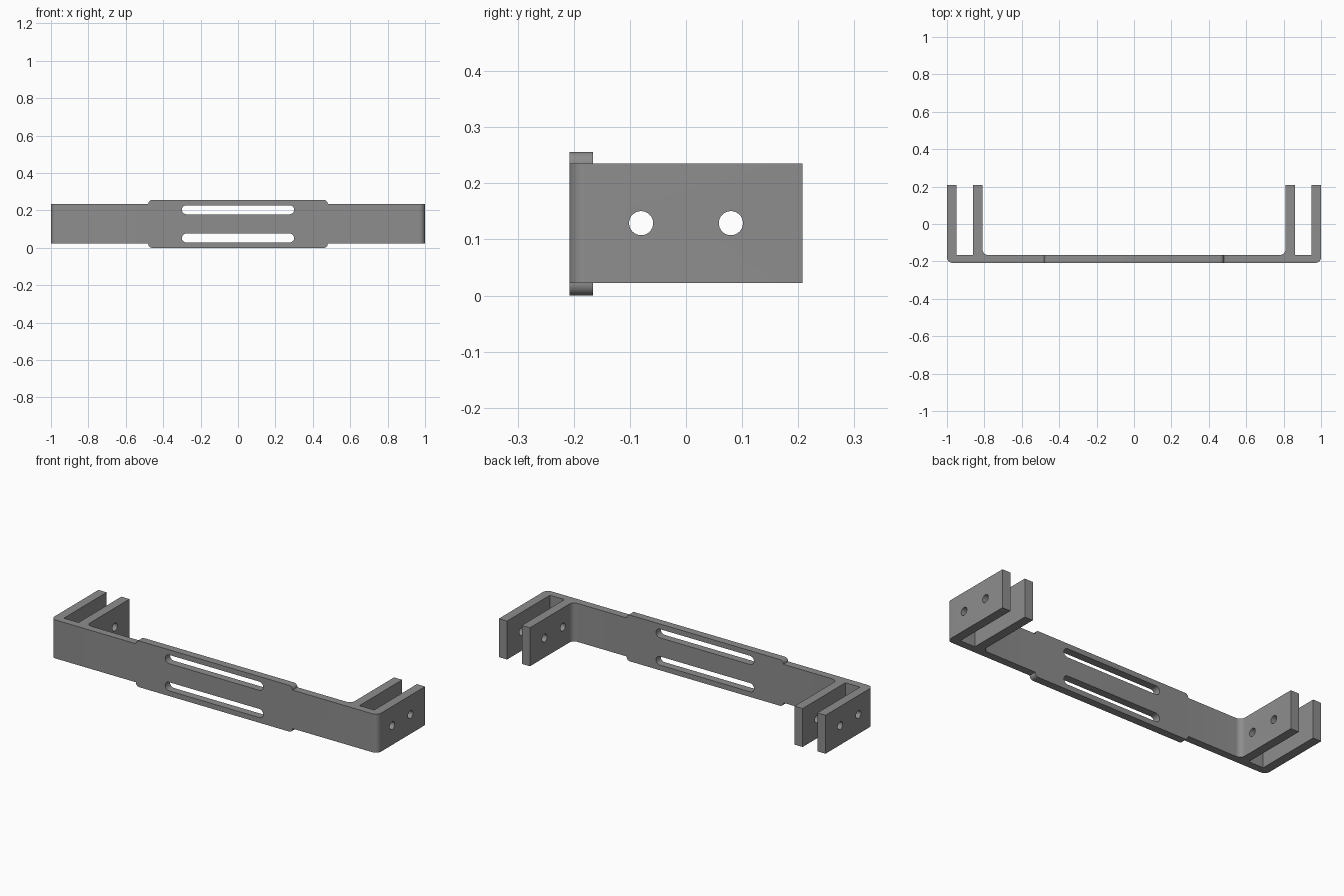
import bpy, bmesh, math
from mathutils import Vector

if "Cube" in bpy.data.objects:
    bpy.data.objects.remove(bpy.data.objects["Cube"])

steel = bpy.data.materials.new("grey steel")
steel.diffuse_color = (0.27, 0.27, 0.27, 1)
steel.use_nodes = True
steel.node_tree.nodes["Principled BSDF"].inputs["Base Color"].default_value = steel.diffuse_color


def rounded(corners, steps=8):
    """Turn (u, v, radius) right-angle corners into a filleted outline."""
    out = []
    n = len(corners)
    for i, (u, v, r) in enumerate(corners):
        p = Vector((u, v))
        if r == 0:
            out.append(p)
            continue
        a = (Vector(corners[i - 1][:2]) - p).normalized()
        b = (Vector(corners[(i + 1) % n][:2]) - p).normalized()
        centre = p + (a + b) * r
        for k in range(steps + 1):
            t = math.pi / 2 * k / steps
            out.append(centre - b * r * math.cos(t) - a * r * math.sin(t))
    # drop points where two fillets meet
    return [p for i, p in enumerate(out) if (p - out[i - 1]).length > 1e-5]


def prism(name, outline, axis, lo, hi):
    """Closed solid from an outline, between lo and hi along an axis."""
    place = {"X": lambda p, d: (d, p.x, p.y),
             "Y": lambda p, d: (p.x, d, p.y),
             "Z": lambda p, d: (p.x, p.y, d)}[axis]
    bm = bmesh.new()
    near = [bm.verts.new(place(p, lo)) for p in outline]
    far = [bm.verts.new(place(p, hi)) for p in outline]
    bm.faces.new(near[::-1])
    bm.faces.new(far)
    for i in range(len(outline)):
        bm.faces.new((near[i - 1], near[i], far[i], far[i - 1]))
    if bm.calc_volume(signed=True) < 0:
        bmesh.ops.reverse_faces(bm, faces=bm.faces[:])
    mesh = bpy.data.meshes.new(name)
    bm.to_mesh(mesh)
    bm.free()
    mesh.materials.append(steel)
    ob = bpy.data.objects.new(name, mesh)
    bpy.context.scene.collection.objects.link(ob)
    return ob


def combine(target, tool, operation):
    """Bake a boolean into the target and discard the tool object."""
    mod = target.modifiers.new("cut", "BOOLEAN")
    mod.operation, mod.object = operation, tool
    for solver in ("EXACT", "MANIFOLD", "FLOAT"):
        mod.solver = solver
        bpy.context.view_layer.update()
        graph = bpy.context.evaluated_depsgraph_get()
        result = bpy.data.meshes.new_from_object(target.evaluated_get(graph))
        if len(result.polygons):
            break
    target.modifiers.remove(mod)
    if len(result.polygons):
        target.data = result
    bpy.data.objects.remove(tool)


def mirrored(half):
    """Complete a half outline by mirroring it in u."""
    return half + [(-u, v, r) for u, v, r in reversed(half)]


# Plan of the bracket: back strip with two prongs at each end
plan = mirrored([(1, -0.208, 0.03), (1, 0.208, 0), (0.95, 0.208, 0),
                 (0.95, -0.166, 0), (0.86, -0.166, 0), (0.86, 0.208, 0),
                 (0.81, 0.208, 0), (0.81, -0.166, 0.03)])
bracket = prism("bracket", rounded(plan), "Z", -0.05, 0.3)

# Front outline: wider plate in the middle with rounded shoulders
face = mirrored([(0.48, 0, 0.021), (0.48, 0.022, 0), (1.1, 0.022, 0),
                 (1.1, 0.235, 0), (0.48, 0.235, 0), (0.48, 0.256, 0.021)])
combine(bracket, prism("outline", rounded(face), "Y", -0.4, 0.4), "INTERSECT")

# Two long slots through the middle plate
for z in (0.0525, 0.2035):
    w, h = 0.3, 0.024
    slot = [(-w, z - h, h), (w, z - h, h), (w, z + h, h), (-w, z + h, h)]
    combine(bracket, prism("slot", rounded(slot), "Y", -0.3, -0.1), "DIFFERENCE")

# Two bolt holes through all the prongs
for y in (-0.08, 0.08):
    ring = [Vector((y + 0.0215 * math.cos(a), 0.129 + 0.0215 * math.sin(a)))
            for a in (math.tau * k / 32 for k in range(32))]
    combine(bracket, prism("hole", ring, "X", -1.2, 1.2), "DIFFERENCE")

# Smooth the rounds, keep the edges sharp
bracket.select_set(True)
bpy.context.view_layer.objects.active = bracket
bpy.ops.object.shade_smooth_by_angle(angle=math.radians(30))
